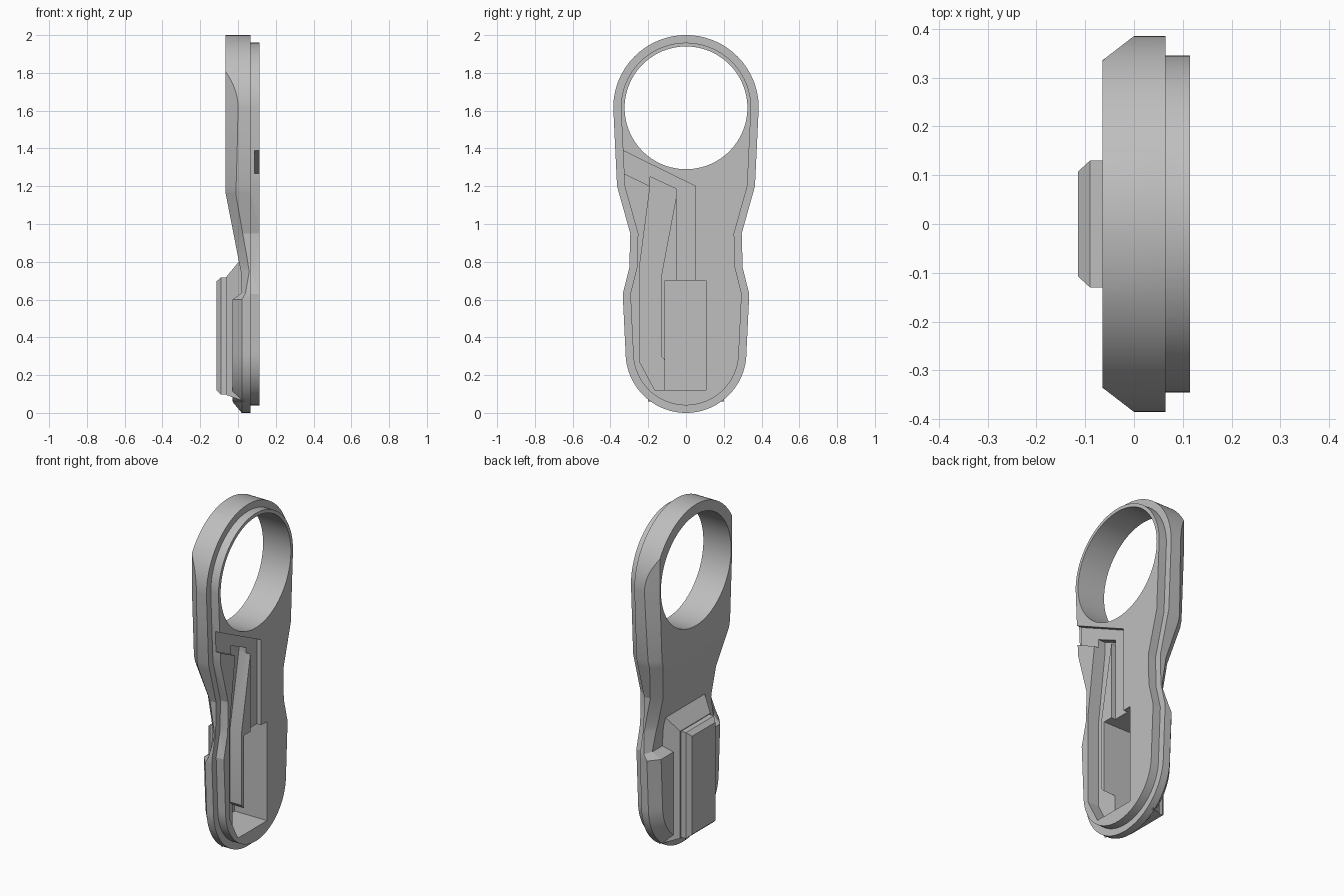
import bpy, bmesh
from math import sin, cos, pi, sqrt, radians

cube = bpy.data.objects.get("Cube")
if cube:
    bpy.data.objects.remove(cube, do_unlink=True)

grey = bpy.data.materials.new("light grey")
grey.use_nodes = True
grey.diffuse_color = (0.52, 0.52, 0.52, 1)
grey.node_tree.nodes["Principled BSDF"].inputs["Base Color"].default_value = (0.52, 0.52, 0.52, 1)

EYE_Z, EYE_R, FOOT_R = 1.615, 0.385, 0.32
SIDE = [(0.32, 0.32), (0.63, 0.335), (0.77, 0.30), (0.95, 0.295), (1.2, 0.365), (EYE_Z, EYE_R)]


def loft(name, rings):
    """Skin a closed solid through rings of equal point count."""
    bm = bmesh.new()
    loops = [[bm.verts.new(p) for p in ring] for ring in rings]
    n = len(loops[0])
    for a, b in zip(loops, loops[1:]):
        for i in range(n):
            j = (i + 1) % n
            bm.faces.new((a[i], a[j], b[j], b[i]))
    bm.faces.new(loops[0])
    bm.faces.new(loops[-1])
    bmesh.ops.recalc_face_normals(bm, faces=bm.faces)
    mesh = bpy.data.meshes.new(name)
    bm.to_mesh(mesh)
    bm.free()
    obj = bpy.data.objects.new(name, mesh)
    mesh.materials.append(grey)
    bpy.context.collection.objects.link(obj)
    return obj


def prism(name, outline, x0, x1):
    return loft(name, [[(x, y, z) for y, z in outline] for x in (x0, x1)])


def rect(x, half, z0, z1):
    return [(x, -half, z0), (x, half, z0), (x, half, z1), (x, -half, z1)]


def interp(table, z):
    for (za, a), (zb, b) in zip(table, table[1:]):
        if z <= zb:
            return a + (b - a) * (z - za) / (zb - za)
    return table[-1][1]


def combine(target, tool, operation):
    mod = target.modifiers.new(tool.name, 'BOOLEAN')
    mod.operation = operation
    mod.solver = 'EXACT'
    mod.object = tool
    bpy.context.view_layer.objects.active = target
    bpy.ops.object.modifier_apply(modifier=mod.name)
    bpy.data.objects.remove(tool, do_unlink=True)


def section(z, w, wi, xc, xb):
    half = [(0.065, w), (xc, w), (xb, wi)]
    return [(x, y, z) for x, y in half] + [(x, -y, z) for x, y in reversed(half)]


# Body: rounded foot, waisted middle, round eye, with a chamfered back
rings = []
STEPS = 24
for i in range(STEPS):
    a = pi / 2 * i / STEPS
    z = FOOT_R * (1 - cos(a))
    w = max(FOOT_R * sin(a), 0.006)
    dz = FOOT_R - z
    wi = sqrt(max(0.26 ** 2 - dz ** 2, 0.00001))
    xb = -0.03 if z > 0.06 else 0.02 - z / 1.2
    rings.append(section(z, w, min(wi, w * 0.9), 0.02, xb))
back = [(0.32, -0.03, 0.02), (0.6, -0.03, 0.02), (0.635, 0.02, 0.04), (0.75, 0.015, 0.06),
        (0.77, 0.011, 0.056), (0.81, 0.003, 0.05), (0.95, -0.024, 0.025),
        (1.16, -0.065, -0.012), (1.2, -0.065, -0.01), (1.45, -0.065, -0.003)]
for z, xb, xc in back:
    w = interp(SIDE, z)
    rings.append(section(z, w, w - (0.06 if z < 0.62 else 0.05), xc, xb))
for i in range(STEPS * 2):
    a = pi / 2 * i / (STEPS * 2)
    w = EYE_R * cos(a)
    wi = min(0.335, w - 0.0005)
    rings.append(section(EYE_Z + EYE_R * sin(a), w, wi, -0.065 + (w - wi) * 1.3, -0.065))
rings.append(section(EYE_Z + EYE_R, 0.004, 0.003, -0.064, -0.065))
body = loft("link_body", rings)

# Stepped front plate, inset from the body outline
INSET = 0.04
right = [((FOOT_R - INSET) * sin(pi / 2 * i / STEPS), FOOT_R - (FOOT_R - INSET) * cos(pi / 2 * i / STEPS))
         for i in range(1, STEPS)]
right += [(w - INSET, z) for z, w in SIDE]
right += [((EYE_R - INSET) * cos(pi / 2 * i / STEPS), EYE_Z + (EYE_R - INSET) * sin(pi / 2 * i / STEPS))
          for i in range(1, STEPS)]
outline = [(0, INSET)] + right + [(0, EYE_Z + EYE_R - INSET)] + [(-y, z) for y, z in reversed(right)]
combine(body, prism("front_plate", outline, 0.05, 0.115), 'UNION')

# Sloping housing base and chamfered housing block on the back
combine(body, loft("housing_base", [rect(0.035, 0.2, 0.06, 0.838), rect(-0.06, 0.14, 0.094, 0.722)]), 'UNION')
combine(body, loft("housing_block", [rect(-0.05, 0.13, 0.097, 0.718), rect(-0.09, 0.13, 0.097, 0.718),
                                     rect(-0.115, 0.107, 0.12, 0.695)]), 'UNION')

# Round opening through the eye
circle = [(0.325 * cos(2 * pi * i / 96), EYE_Z + 0.325 * sin(2 * pi * i / 96)) for i in range(96)]
combine(body, prism("eye_cutter", circle, -0.3, 0.3), 'DIFFERENCE')

# Deep pocket into the housing
pocket = [(-0.11, 0.12), (0.105, 0.12), (0.105, 0.7), (-0.11, 0.7)]
combine(body, prism("pocket_cutter", pocket, -0.095, 0.2), 'DIFFERENCE')

# Shallow slot that runs out through the front edge
slot = [(-0.4, 1.421), (0.05, 1.2), (0.05, 0.69), (-0.05, 0.69), (-0.05, 1.16), (-0.19, 1.2), (-0.4, 1.302)]
combine(body, prism("slot_cutter", slot, 0.087, 0.2), 'DIFFERENCE')

# Deeper tapered channel beside the pocket
channel = [(-0.19, 1.25), (-0.05, 1.185), (-0.05, 1.155), (-0.132, 0.72), (-0.132, 0.3), (-0.105, 0.27),
           (-0.105, 0.121), (-0.165, 0.121), (-0.245, 0.27), (-0.245, 0.78), (-0.19, 1.2)]
combine(body, prism("channel_cutter", channel, 0.04, 0.2), 'DIFFERENCE')

bpy.ops.object.select_all(action='DESELECT')
body.select_set(True)
bpy.context.view_layer.objects.active = body
bpy.ops.object.shade_smooth_by_angle(angle=radians(15))
